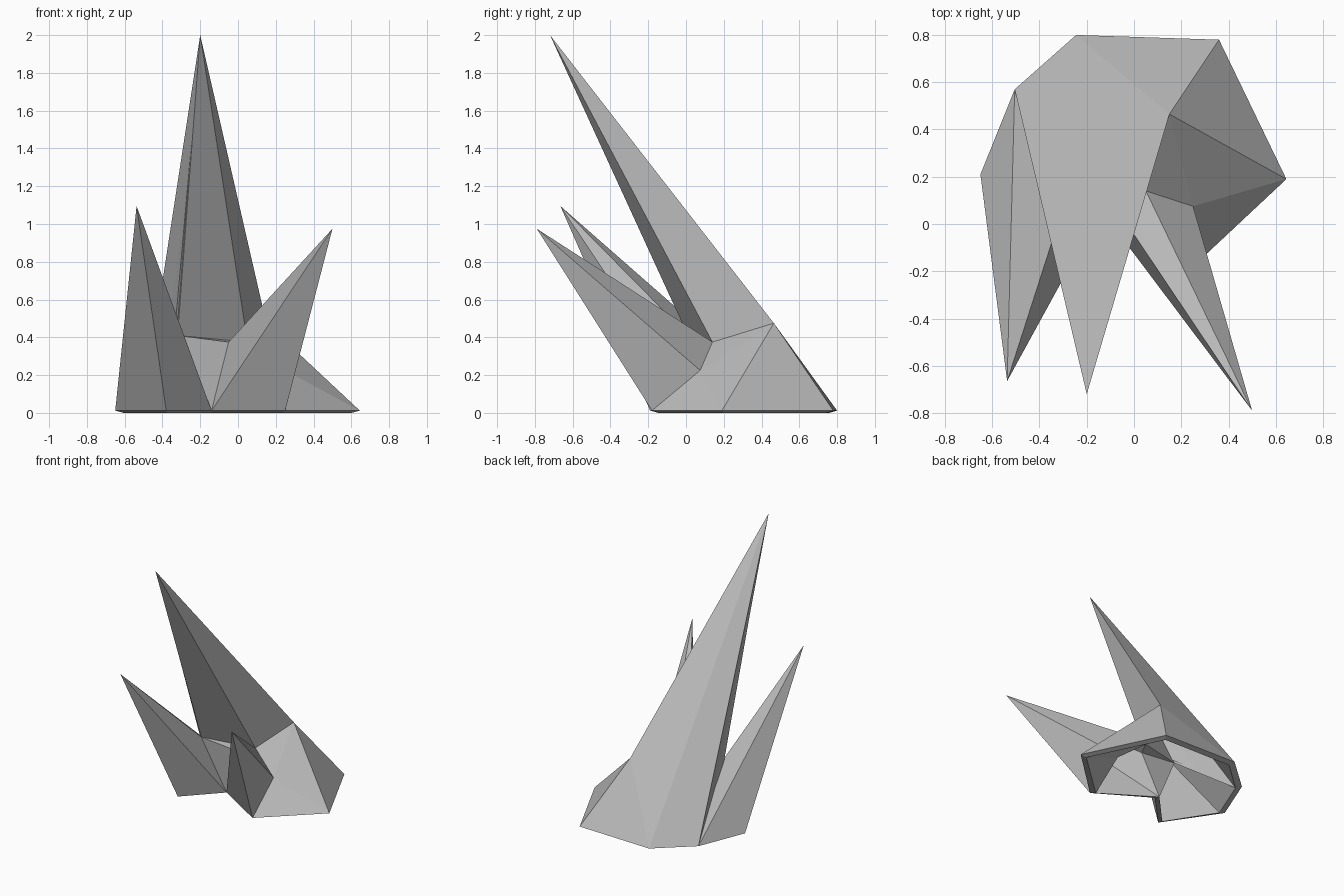
import bpy, bmesh
from mathutils import Vector

if "Cube" in bpy.data.objects:
    bpy.data.objects.remove(bpy.data.objects["Cube"])

WALL = 0.045   # shell thickness
RIM = 0.012    # height of the outer lower edge

# Corner points: ground ring first, then ridge points, then spike tips
points = {
    "A": (-0.65, 0.21, RIM), "B": (-0.505, 0.57, RIM), "C": (-0.245, 0.80, RIM),
    "D": (0.36, 0.78, RIM), "E": (0.645, 0.19, RIM), "F": (0.25, -0.18, RIM),
    "G": (-0.14, 0.06, RIM), "H": (-0.38, -0.19, RIM),
    "N": (-0.32, 0.01, 0.41), "S": (-0.05, 0.03, 0.375), "Q": (0.05, 0.14, 0.375),
    "V": (0.25, 0.075, 0.225), "P": (0.15, 0.465, 0.475),
    "T": (-0.20, -0.72, 2.0), "L": (-0.537, -0.665, 1.095), "R": (0.50, -0.79, 0.975),
}
ring = "ABCDEFGH"
facets = {
    "tall_spike": "TBN TNQ TQP TPC TCB",
    "left_spike": "LAB LHA LGH LNG LBN",
    "right_spike": "RSG RGF RFV RVQ RQS",
    "shoulder": "NSQ NGS QVP PVE VFE PED PDC",
}

stone = bpy.data.materials.new("grey_stone")
stone.diffuse_color = (0.5, 0.5, 0.5, 1)
stone.use_nodes = True
stone.node_tree.nodes["Principled BSDF"].inputs["Base Color"].default_value = stone.diffuse_color

bm = bmesh.new()

# Outer faceted skin
outer = {k: bm.verts.new(p) for k, p in points.items()}
tris = [t for group in facets.values() for t in group.split()]
skin = [bm.faces.new([outer[k] for k in t]) for t in tris]
bmesh.ops.recalc_face_normals(bm, faces=skin)
top = next(f for f, t in zip(skin, tris) if t == "TCB")
if top.normal.z < 0:
    bmesh.ops.reverse_faces(bm, faces=skin)
bm.normal_update()

# Inner skin, pushed in along the corner normals; its lower edge rests on the ground
inner = {}
for k, v in outer.items():
    n = v.normal.copy()
    if k in ring:
        n.z = 0
        n.normalize()
    p = v.co - n * WALL
    if k in ring:
        p.z = 0
    inner[k] = bm.verts.new(p)
for t in tris:
    bm.faces.new([inner[k] for k in t])

# Narrow rim joining both skins
for a, b in zip(ring, ring[1:] + ring[0]):
    bm.faces.new((outer[a], outer[b], inner[b], inner[a]))
bmesh.ops.recalc_face_normals(bm, faces=bm.faces)

mesh = bpy.data.meshes.new("spiked_rock")
bm.to_mesh(mesh)
bm.free()
mesh.materials.append(stone)
rock = bpy.data.objects.new("spiked_rock", mesh)
bpy.context.collection.objects.link(rock)
